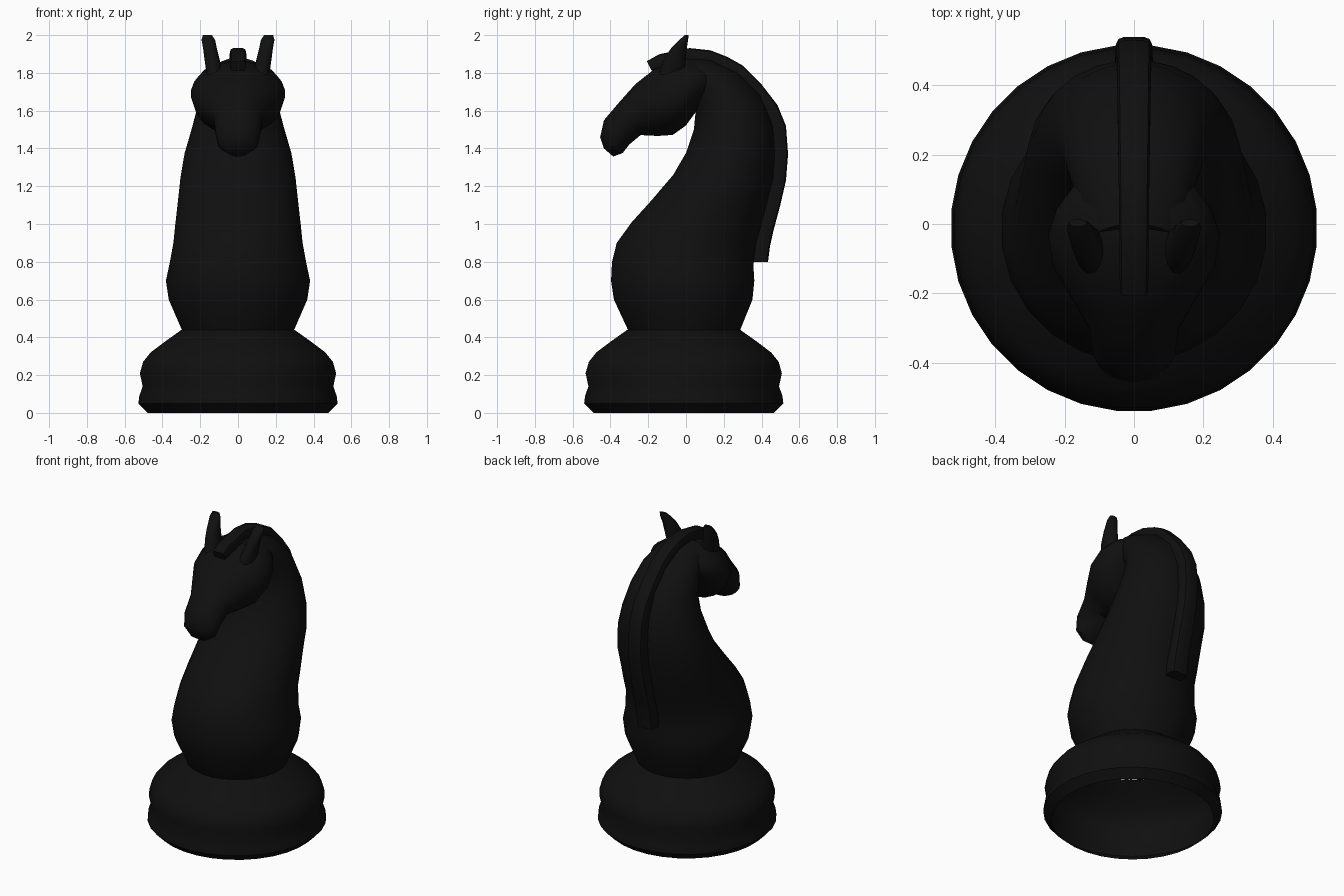
import bpy, bmesh, math

black = bpy.data.materials.new("ebony black")
black.diffuse_color = (0.005, 0.005, 0.005, 1)


def finish(bm, name, angle=40):
    bmesh.ops.recalc_face_normals(bm, faces=bm.faces)
    me = bpy.data.meshes.new(name)
    bm.to_mesh(me)
    bm.free()
    me.materials.append(black)
    ob = bpy.data.objects.new(name, me)
    bpy.context.collection.objects.link(ob)
    bpy.ops.object.select_all(action='DESELECT')
    ob.select_set(True)
    bpy.context.view_layer.objects.active = ob
    bpy.ops.object.shade_smooth_by_angle(angle=math.radians(angle))
    return ob


def spow(v, p):
    return math.copysign(abs(v) ** p, v)


def loft(name, sections, sides=24, p=1.0, cap_start=True, cap_end=True, angle=40):
    """Skin ovals; each section = (y1, z1, y2, z2, half width) across the x = 0 plane."""
    bm = bmesh.new()
    rings = []
    for y1, z1, y2, z2, w in sections:
        ring = []
        for i in range(sides):
            a = 2 * math.pi * (i + 0.5) / sides
            t = spow(math.cos(a), p) / 2
            ring.append(bm.verts.new((w * spow(math.sin(a), p),
                                      (y1 + y2) / 2 + (y1 - y2) * t,
                                      (z1 + z2) / 2 + (z1 - z2) * t)))
        rings.append(ring)
    for a, b in zip(rings, rings[1:]):
        for i in range(sides):
            j = (i + 1) % sides
            bm.faces.new((a[i], a[j], b[j], b[i]))
    if cap_start:
        bm.faces.new(rings[0])
    if cap_end:
        bm.faces.new(rings[-1])
    return finish(bm, name, angle)


# turned base, open underneath
CY = -0.012
profile = [(.48, 0), (.53, .05), (.525, .09), (.507, .14), (.522, .21),
           (.505, .27), (.465, .32), (.385, .38), (.30, .44)]
loft("base", [(CY - r, z, CY + r, z, r) for r, z in profile], sides=32,
     cap_start=False, cap_end=False)

# chest and arched neck
loft("neck", [
    (-.31, .44, .29, .44, .30), (-.385, .60, .355, .60, .37),
    (-.40, .70, .365, .70, .385), (-.395, .80, .36, .78, .365),
    (-.37, .90, .375, .90, .345), (-.29, 1.01, .40, .98, .335),
    (-.19, 1.12, .43, 1.10, .322), (-.07, 1.26, .465, 1.23, .307),
    (.0, 1.38, .475, 1.37, .285), (.04, 1.50, .465, 1.52, .245),
    (.05, 1.60, .40, 1.68, .21), (.02, 1.68, .28, 1.80, .185),
    (-.04, 1.74, .13, 1.87, .155), (-.10, 1.75, 0, 1.88, .12)],
    cap_start=False)

# head from muzzle to back of the cheeks
loft("head", [
    (-.435, 1.40, -.385, 1.357, .05), (-.455, 1.46, -.335, 1.375, .105),
    (-.435, 1.55, -.30, 1.42, .12), (-.35, 1.65, -.24, 1.47, .13),
    (-.27, 1.74, -.15, 1.465, .18), (-.17, 1.82, -.07, 1.47, .235),
    (-.06, 1.86, 0, 1.52, .25), (.04, 1.87, .05, 1.59, .225),
    (.13, 1.84, .10, 1.66, .17), (.17, 1.78, .15, 1.72, .09)])

# mane strip with forelock, following the crest down the back
mane = [(-.208, 1.862, -.182, 1.812), (-.14, 1.90, -.12, 1.82),
        (.02, 1.932, .02, 1.84), (.13, 1.92, .11, 1.83),
        (.22, 1.885, .18, 1.80), (.30, 1.84, .245, 1.765),
        (.40, 1.74, .33, 1.68), (.485, 1.63, .40, 1.59),
        (.53, 1.52, .44, 1.49), (.541, 1.37, .45, 1.36),
        (.53, 1.23, .44, 1.24), (.50, 1.10, .41, 1.11),
        (.465, .97, .38, .98), (.445, .88, .355, .89),
        (.435, .80, .345, .80)]
loft("mane", [(*s, .041 + .018 * i / 14) for i, s in enumerate(mane)],
     sides=12, p=0.45)

# ears: (x, y, z, x radius, y radius)
for side, name in ((1, "right_ear"), (-1, "left_ear")):
    ear = loft(name, [(-.15, 1.78, -.01, 1.78, .046), (-.125, 1.86, .0, 1.86, .042),
                      (-.085, 1.925, .005, 1.925, .038), (-.035, 1.975, .012, 1.975, .037),
                      (-.008, 2.0, .014, 2.0, .025)], sides=12)
    for v in ear.data.vertices:
        v.co.x += side * (.12 + .19 * (v.co.z - 1.78))
